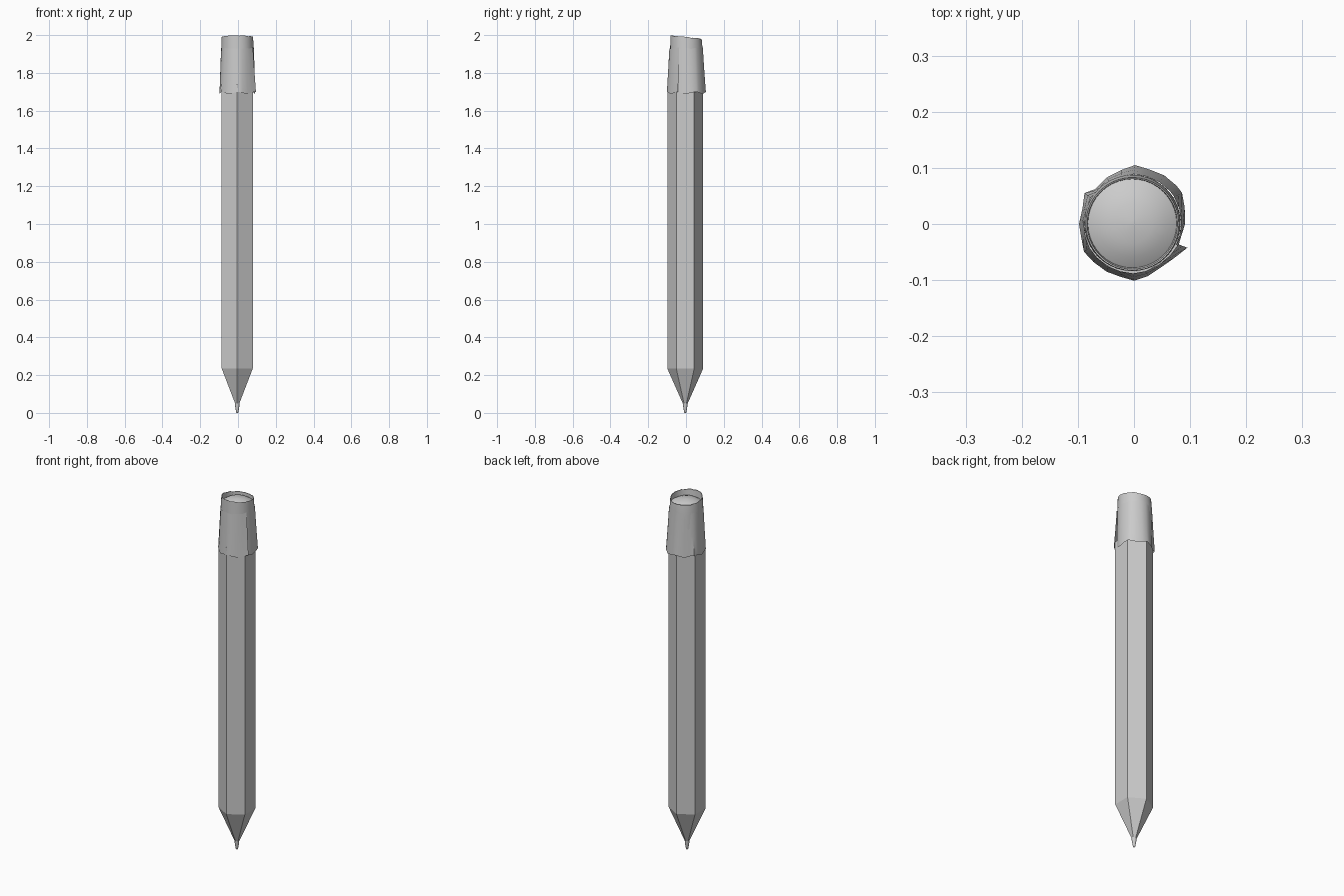
import bpy, math, random

if "Cube" in bpy.data.objects:
    bpy.data.objects.remove(bpy.data.objects["Cube"])

random.seed(3)
CX, CY = -0.004, -0.004


def loft(name, rings, cap_start=False, cap_end=False, closed=True, smooth=None):
    """Skin a list of equal-length point rings."""
    n = len(rings[0])
    verts = [p for r in rings for p in r]
    faces = []
    for k in range(len(rings) - 1):
        for i in range(n if closed else n - 1):
            j = (i + 1) % n
            faces.append((k * n + i, k * n + j, (k + 1) * n + j, (k + 1) * n + i))
    if cap_start:
        faces.append(tuple(reversed(range(n))))
    if cap_end:
        faces.append(tuple(range(len(verts) - n, len(verts))))
    mesh = bpy.data.meshes.new(name)
    mesh.from_pydata(verts, [], faces)
    ob = bpy.data.objects.new(name, mesh)
    bpy.context.collection.objects.link(ob)
    if smooth:
        bpy.ops.object.select_all(action='DESELECT')
        ob.select_set(True)
        bpy.context.view_layer.objects.active = ob
        bpy.ops.object.shade_smooth_by_angle(angle=math.radians(smooth))
    return ob


def ring(r, z, n, cx=CX, cy=CY):
    return [(cx + r * math.cos(math.pi / 2 + 2 * math.pi * i / n),
             cy + r * math.sin(math.pi / 2 + 2 * math.pi * i / n), z) for i in range(n)]


# hexagonal shaft, corners on the y axis, with sharpened end
loft("pencil_shaft", [ring(0.013, 0.05, 6), ring(0.095, 0.235, 6), ring(0.095, 1.74, 6)],
     True, True)

# rounded lead tip
loft("lead_tip", [ring(r, z, 16) for r, z in
     [(0.003, 0.0), (0.006, 0.004), (0.008, 0.015), (0.012, 0.04), (0.0125, 0.06)]],
     True, True, smooth=50)

# worn eraser: slanted rim around a slightly sunken dome
N = 40
side_top = []
for x, y, z in ring(0.083, 0, N, -0.003, 0.0):
    side_top.append((x, y, 1.99 - 0.11 * y + random.uniform(-0.003, 0.001)))
inner_top = [(x * 0.97, y * 0.97, z - 0.001) for x, y, z in side_top]
rings = [ring(0.086, 1.72, N, -0.003, 0.002), ring(0.0855, 1.93, N, -0.003, 0.002),
         side_top, inner_top]
rings += [ring(r, z, N, -0.003, 0.001) for r, z in
          [(0.079, 1.96), (0.06, 1.972), (0.035, 1.98), (0.005, 1.984)]]
loft("eraser", rings, True, True, smooth=45)

# bent metal sleeve: open strip whose ends overlap at a seam, flared over the shaft
flare = [(-24, 0.104), (-40, 0.094), (-57, 0.091), (-75, 0.096), (-90, 0.101),
         (-105, 0.097), (-120, 0.098), (-137, 0.099), (-151, 0.102), (-166, 0.097),
         (-180, 0.098), (-197, 0.096), (-212, 0.104), (-222, 0.093), (-240, 0.096),
         (-257, 0.099), (-271, 0.105), (-286, 0.101), (-302, 0.102), (-318, 0.102),
         (-327, 0.102), (-342, 0.095), (-360, 0.091), (-374, 0.087), (-386, 0.088)]
low, mid, high = [], [], []
for deg, r in flare:
    a = math.radians(deg)
    c, s = math.cos(a), math.sin(a)
    wave = 0.006 * math.cos(6 * (a - math.pi / 2))
    rt = 0.0875 + 0.2 * (r - 0.098)
    rm = (r + rt) / 2
    low.append((r * c, r * s, 1.694 + wave))
    mid.append((rm * c - 0.001, rm * s, 1.81))
    high.append((rt * c - 0.002, rt * s, 1.93 + random.uniform(-0.006, 0.006)))
loft("metal_sleeve", [low, mid, high], closed=False, smooth=40)
